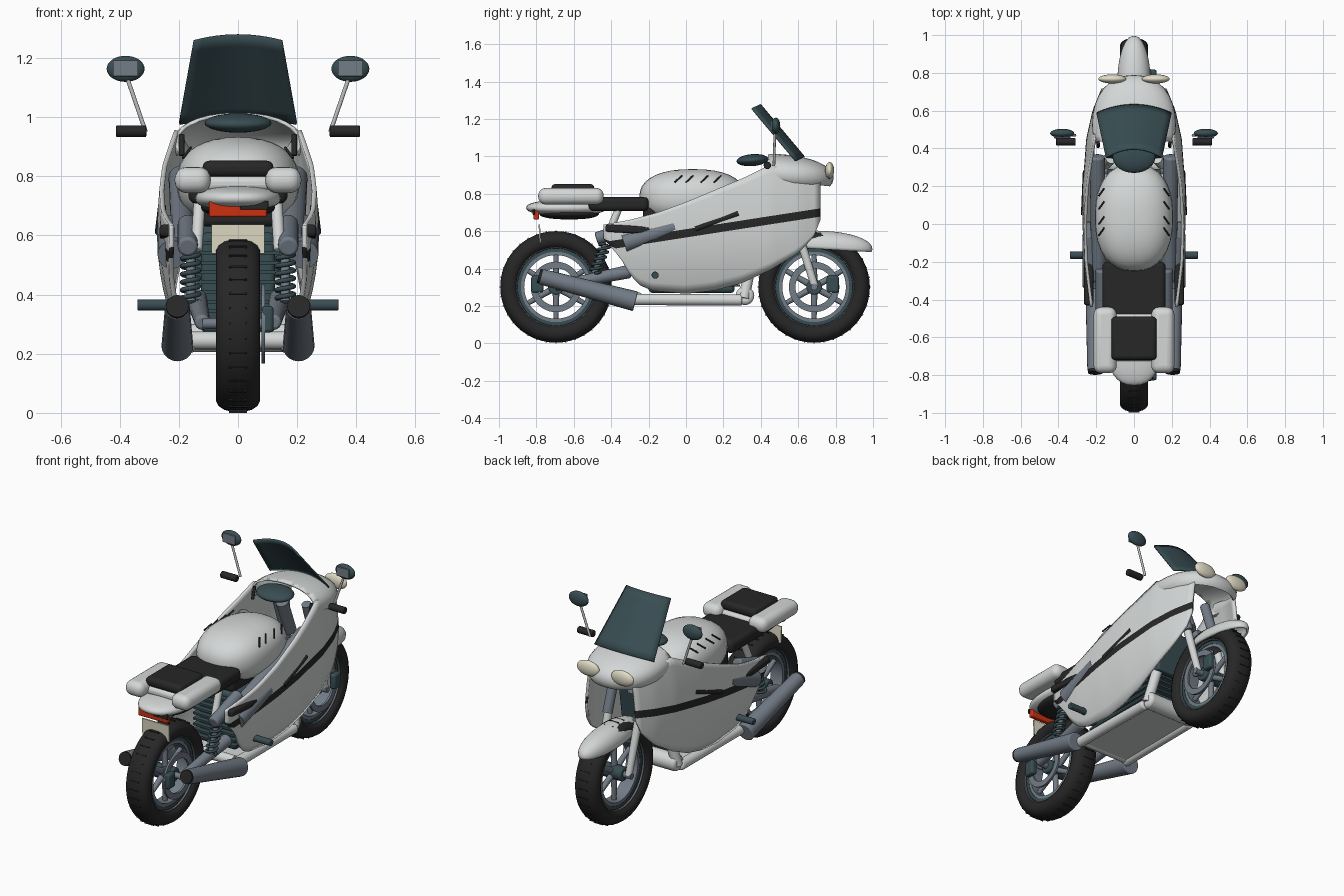
import bpy, bmesh, math
from mathutils import Vector, Matrix

if "Cube" in bpy.data.objects:
    bpy.data.objects.remove(bpy.data.objects["Cube"], do_unlink=True)


def material(name, r, g, b):
    m = bpy.data.materials.new(name)
    m.use_nodes = True
    m.diffuse_color = (r, g, b, 1)
    m.node_tree.nodes["Principled BSDF"].inputs["Base Color"].default_value = (r, g, b, 1)
    return m


white = material("pale paint", .66, .68, .68)
black = material("black rubber", .02, .02, .02)
teal = material("dark teal", .04, .075, .085)
steel = material("blue grey metal", .17, .2, .24)
silver = material("light metal", .5, .52, .53)
cream = material("cream", .75, .71, .56)
red = material("red lens", .6, .03, .005)
SIDES = (("left", 1), ("right", -1))


def finish(bm, name, mats):
    bmesh.ops.recalc_face_normals(bm, faces=bm.faces)
    me = bpy.data.meshes.new(name)
    bm.to_mesh(me)
    bm.free()
    for m in mats if isinstance(mats, list) else [mats]:
        me.materials.append(m)
    ob = bpy.data.objects.new(name, me)
    bpy.context.collection.objects.link(ob)
    return ob


def modify(ob, kind, **settings):
    mod = ob.modifiers.new(kind.title(), kind)
    for key, value in settings.items():
        setattr(mod, key, value)
    return ob


def blob(name, mat, loc, rad, power=1, tilt=0, cuts=()):
    """Ellipsoid, optionally squared off, tilted about x and cut open."""
    bm = bmesh.new()
    bmesh.ops.create_uvsphere(bm, u_segments=32, v_segments=18, radius=1)
    for v in bm.verts:
        v.co = [math.copysign(abs(c) ** power, c) * r for c, r in zip(v.co, rad)]
    for point, normal in cuts:
        bmesh.ops.bisect_plane(bm, geom=bm.verts[:] + bm.edges[:] + bm.faces[:],
                               plane_co=point, plane_no=normal, clear_outer=True)
    bm.transform(Matrix.Translation(loc) @ Matrix.Rotation(tilt, 4, 'X'))
    ob = finish(bm, name, mat)
    return modify(ob, 'SOLIDIFY', thickness=.012) if cuts else ob


def box(name, mat, loc, size, bevel=0, tilt=0, segments=3):
    bm = bmesh.new()
    bmesh.ops.create_cube(bm, size=1)
    bm.transform(Matrix.Translation(loc) @ Matrix.Rotation(tilt, 4, 'X') @ Matrix.Diagonal((*size, 1)))
    ob = finish(bm, name, mat)
    return modify(ob, 'BEVEL', width=bevel, segments=segments) if bevel else ob


def rod(name, mat, a, b, r1, r2=None, bevel=0):
    a, b = Vector(a), Vector(b)
    bm = bmesh.new()
    bmesh.ops.create_cone(bm, cap_ends=True, segments=20, radius1=r1,
                          radius2=r1 if r2 is None else r2, depth=(b - a).length)
    turn = (b - a).to_track_quat('Z', 'Y').to_matrix().to_4x4()
    bm.transform(Matrix.Translation((a + b) / 2) @ turn)
    ob = finish(bm, name, mat)
    return modify(ob, 'BEVEL', width=bevel, segments=3) if bevel else ob


def ring(name, mat, loc, inner, outer, width, round_profile=False):
    """Ring turned about the x axis."""
    n = 16 if round_profile else 4
    mid, half = (inner + outer) / 2, (outer - inner) / 2
    bm = bmesh.new()
    loop = []
    for i in range(n):
        t = math.tau * (i + .5) / n
        p = .85 if round_profile else 0
        c, s = (math.copysign(abs(q) ** p, q) for q in (math.cos(t), math.sin(t)))
        loop.append(bm.verts.new((c * width / 2, 0, mid + s * half)))
    edges = [bm.edges.new((loop[i], loop[(i + 1) % n])) for i in range(n)]
    bmesh.ops.spin(bm, geom=loop + edges, cent=(0, 0, 0), axis=(1, 0, 0),
                   angle=math.tau, steps=48, use_merge=True)
    bmesh.ops.remove_doubles(bm, verts=bm.verts, dist=.0001)
    bm.transform(Matrix.Translation(loc))
    return finish(bm, name, mat)


def interp(table, y):
    for (a, p), (b, q) in zip(table, table[1:]):
        if y <= b:
            return p + (q - p) * max(0, (y - a) / (b - a))
    return table[-1][1]


def grid(bm, rows, rule=None):
    """Skin a list of point rows; rule gives the material for each row."""
    vs = [[bm.verts.new(p) for p in row] for row in rows]
    for i in range(len(vs) - 1):
        for j in range(len(vs[0]) - 1):
            f = bm.faces.new((vs[i][j], vs[i + 1][j], vs[i + 1][j + 1], vs[i][j + 1]))
            f.material_index = rule(j) if rule else 0
    bmesh.ops.remove_doubles(bm, verts=bm.verts, dist=.0005)


# Wheels
for end, y in (("front", .685), ("rear", -.695)):
    c = Vector((0, y, .302))
    ring(end + "_tyre", black, c, .2, .299, .152, True)
    ring(end + "_rim_outer", steel, c, .208, .228, .11)
    ring(end + "_rim_band", teal, c, .188, .21, .085)
    ring(end + "_rim_inner", steel, c, .17, .19, .08)
    rod(end + "_hub", teal, c - Vector((.07, 0, 0)), c + Vector((.07, 0, 0)), .042, bevel=.008)
    rod(end + "_axle", steel, c - Vector((.12, 0, 0)), c + Vector((.12, 0, 0)), .018)
    ring(end + "_brake_disc", steel, c + Vector((.085, 0, 0)), .1, .135, .012)
    for i in range(6):
        t = math.tau * i / 6
        d = Vector((0, math.sin(t), math.cos(t)))
        rod(f"{end}_spoke_{i}", steel, c + d * .03, c + d * .18, .018, .013)
    for i in range(36):
        t = math.tau * i / 36
        d = Vector((0, -math.sin(t), math.cos(t)))
        box(f"{end}_tread_{i}", black, c + d * .297, (.06, .006, .01), tilt=t)
    box(end + "_caliper", teal, c + Vector((.1, .1 if y > 0 else -.1, .015)),
        (.04, .065, .09), .012)

# Side fairings with a painted stripe on the outside only
TOP = [(-.44, .635), (-.3, .66), (-.15, .70), (0, .755), (.31, .885), (.45, .955), (.55, .93), (.715, .87)]
LOW = [(-.44, .56), (-.35, .46), (-.3, .37), (-.25, .315), (-.18, .285), (0, .268), (.15, .285),
       (.3, .325), (.45, .395), (.6, .485), (.68, .57), (.715, .66)]
HALF = [(-.44, .225), (-.2, .255), (0, .265), (.2, .264), (.45, .245), (.6, .212), (.715, .165)]
for side, s in SIDES:
    rows = []
    for i in range(36):
        y = -.44 + 1.155 * i / 35
        lo, hi = interp(LOW, y), interp(TOP, y)
        line = .55 + .155 * (y + .25)
        a, b = (min(max(z, lo), hi) for z in (line - .022, line + .022))
        zs = [lo + (a - lo) * k / 6 for k in range(6)] + [a] + [b + (hi - b) * k / 6 for k in range(7)]
        rows.append([(s * (interp(HALF, y) - (.3 if z > .6 else .6) * (z - .6) ** 2), y, z) for z in zs])
    bm = bmesh.new()
    grid(bm, rows, lambda j: 1 if j == 6 else 0)
    panel = finish(bm, side + "_fairing", [white, black, white, white])
    if sum(f.normal.x for f in panel.data.polygons) * s < 0:
        panel.data.flip_normals()
    modify(panel, 'SOLIDIFY', thickness=.016, offset=0, material_offset=2)
    # Slanted vent, knee pad and peg on the fairing
    rod(side + "_fairing_vent", black, (s * .267, .05, .612), (s * .257, .28, .695), .014)
    box(side + "_knee_pad", black, (s * .24, -.31, .61), (.05, .24, .04), .012, -.06)
    rod(side + "_foot_peg", teal, (s * .22, -.165, .365), (s * .34, -.165, .365), .019, bevel=.004)

# Nose cowl, headlights and windscreen
blob("nose_cowl", white, (0, .52, .905), (.222, .27, .105), .9, -.1,
     [((0, -.09, 0), (0, -1, 0)), ((0, 0, -.04), (0, 0, -1))])
bm = bmesh.new()
rows = []
for i in range(9):
    v = i / 8
    rows.append([(u * (.2 - .05 * v), .635 - .235 * v - .045 * u * u, 1 + .28 * v - .02 * u * u)
                 for u in (k / 6 - 1 for k in range(13))])
grid(bm, rows)
modify(finish(bm, "windscreen", teal), 'SOLIDIFY', thickness=.01)
blob("instrument_cluster", teal, (0, .355, .98), (.113, .085, .032), tilt=.08)

# Tank with slits
blob("fuel_tank", white, (0, .035, .78), (.207, .285, .152), .85)
for side, s in SIDES:
    for i, y in enumerate((-.04, .02, .1, .17)):
        rod(f"{side}_tank_slit_{i}", black, (s * .186, y - .02, .862), (s * .159, y + .018, .897), .0045)

# Seat, pillion pad and tail
box("seat", black, (0, -.36, .745), (.335, .32, .075), .025)
box("pillion_pad", black, (0, -.605, .825), (.24, .23, .055), .022)
box("pillion_base", white, (0, -.6, .775), (.22, .25, .05), .02)
blob("tail_cowl", white, (0, -.64, .725), (.145, .215, .042), .85)
blob("tail_underside", black, (0, -.625, .695), (.125, .16, .032), .85)
box("tail_light", red, (0, -.8, .69), (.195, .03, .055), .006)
box("tail_light_mount", black, (.055, -.814, .702), (.095, .012, .03), .004)
box("number_plate", cream, (0, -.782, .588), (.18, .008, .098), tilt=.05)

# Engine block with fins
box("engine", teal, (0, .03, .44), (.25, .46, .34), .02)
for i in range(9):
    box(f"cooling_fin_{i}", teal, (0, .03, .31 + i * .033), (.28, .52, .012))
box("radiator", teal, (0, .39, .56), (.3, .05, .26), .01, -.15)
box("tank_base", black, (0, .02, .68), (.26, .5, .1), .02)
rod("steering_head", steel, (0, .42, .9), (0, .5, .7), .035)

# Belly pan and its frame
box("belly_pan", white, (0, .03, .235), (.3, .58, .03), .01)
rod("belly_front_tube", white, (-.175, .315, .255), (.175, .315, .255), .05, bevel=.02)
rod("belly_rear_tube", white, (-.16, -.26, .245), (.16, -.26, .245), .03)

# Front mudguard
blob("front_mudguard", white, (0, .745, .518), (.088, .252, .083), .95, -.06,
     [((0, 0, -.015), (0, 0, -1))])

for side, s in SIDES:
    # Headlight, mirror and grip
    blob(side + "_headlight", cream, (s * .115, .768, .925), (.074, .024, .045))
    blob(side + "_mirror", teal, (s * .38, .48, 1.163), (.064, .024, .044))
    box(side + "_mirror_glass", steel, (s * .38, .458, 1.165), (.085, .009, .055), .003)
    rod(side + "_mirror_stem", silver, (s * .372, .475, 1.125), (s * .312, .47, .95), .007)
    rod(side + "_grip", black, (s * .31, .435, .952), (s * .412, .435, .952), .02, bevel=.004)
    rod(side + "_clutch_lever", black, (s * .19, .41, .87), (s * .19, .43, .94), .009)
    # Front fork
    rod(side + "_fork_upper", steel, (s * .1, .51, .88), (s * .1, .605, .6), .028)
    rod(side + "_fork_lower", white, (s * .1, .585, .64), (s * .1, .69, .3), .024, .02, bevel=.006)
    # Luggage
    box(side + "_bag", white, (s * .153, -.615, .787), (.122, .35, .088), .04, segments=5)
    # Main frame spar and side scoop
    rod(side + "_frame_spar", steel, (s * .195, .36, .8), (s * .185, -.3, .57), .04, bevel=.012)
    rod(side + "_scoop", steel, (s * .222, -.33, .535), (s * .228, -.06, .625), .05, .046)
    rod(side + "_scoop_tip", steel, (s * .228, -.06, .625), (s * .245, .01, .645), .046, .012)
    rod(side + "_subframe", steel, (s * .17, -.48, .56), (s * .17, -.24, .64), .034, bevel=.01)
    rod(side + "_seat_strut", white, (s * .14, -.43, .55), (s * .13, -.36, .72), .02, bevel=.006)
    # Swing arm
    rod(side + "_swing_arm", steel, (s * .12, -.7, .305), (s * .14, -.3, .385), .026, .036, bevel=.01)
    # Exhaust
    rod(side + "_exhaust", steel, (s * .205, -.775, .357), (s * .205, -.27, .225), .042, .054, bevel=.006)
    rod(side + "_exhaust_tip", black, (s * .205, -.788, .361), (s * .205, -.76, .353), .039)
    rod(side + "_exhaust_pipe", white, (s * .17, -.28, .235), (s * .165, .3, .232), .03, bevel=.01)
    rod(side + "_header_pipe", white, (s * .16, .31, .24), (s * .12, .35, .45), .03)
    # Shock absorber with coil spring
    low, high = Vector((s * .16, -.49, .375)), Vector((s * .16, -.43, .535))
    rod(side + "_shock", steel, low, high, .016)
    cu = bpy.data.curves.new(side + "_spring", 'CURVE')
    cu.dimensions, cu.bevel_depth, cu.bevel_resolution = '3D', .008, 2
    sp = cu.splines.new('POLY')
    sp.points.add(84)
    for i, p in enumerate(sp.points):
        t = math.tau * i / 14
        p.co = (*(low.lerp(high, i / 84) + Vector((math.cos(t), math.sin(t), 0)) * .029), 1)
    cu.materials.append(teal)
    bpy.context.collection.objects.link(bpy.data.objects.new(side + "_spring", cu))

# Smooth shading with sharp creases
bpy.ops.object.select_all(action='DESELECT')
for ob in bpy.context.collection.objects:
    if ob.type == 'MESH':
        ob.select_set(True)
        bpy.context.view_layer.objects.active = ob
bpy.ops.object.shade_smooth_by_angle(angle=math.radians(35))
